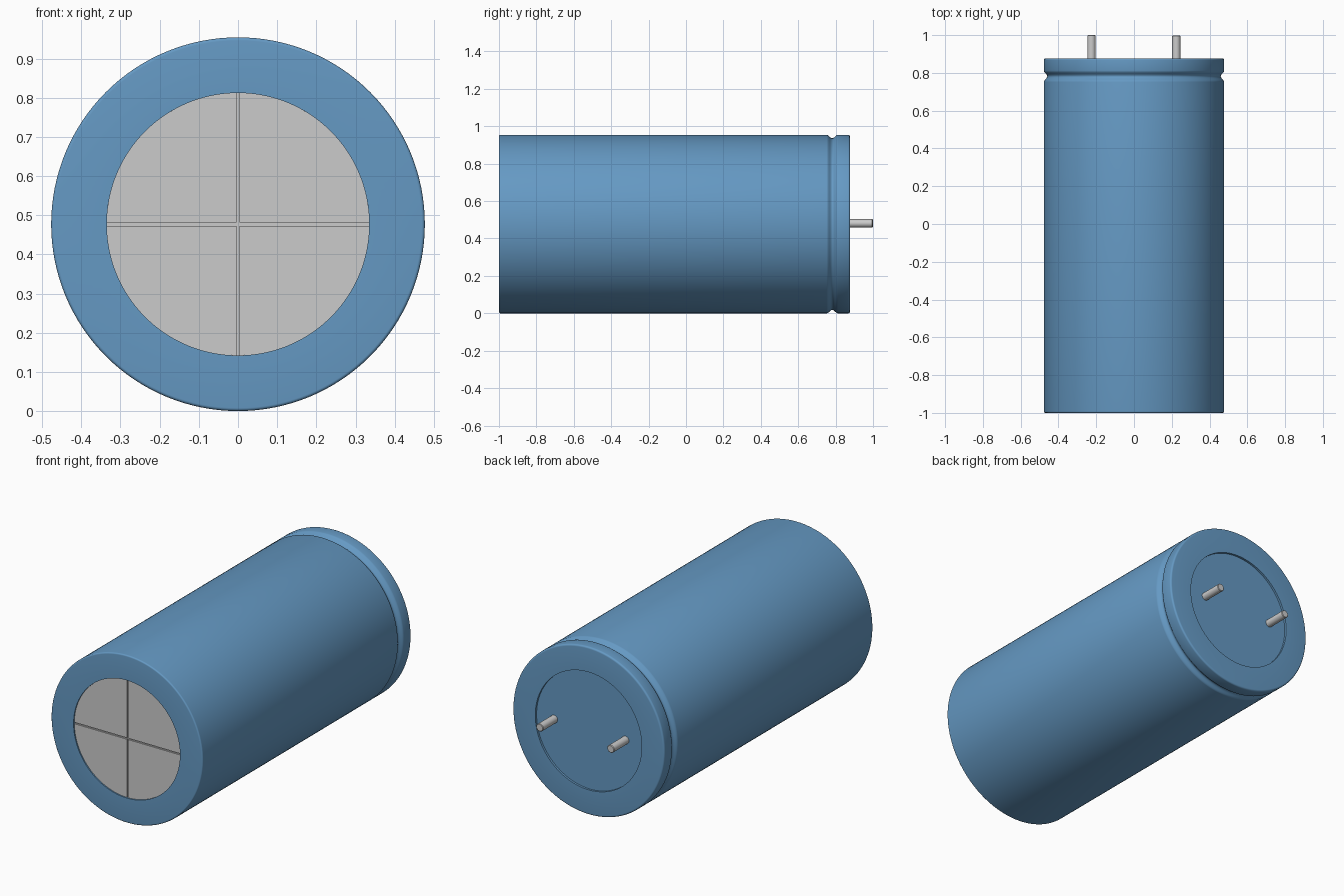
import bpy, bmesh, math
from mathutils import Vector

if "Cube" in bpy.data.objects:
    bpy.data.objects.remove(bpy.data.objects["Cube"])

R, R_IN, ZC = 0.477, 0.335, 0.477   # sleeve radius, recess radius, axis height

blue = bpy.data.materials.new("blue_sleeve")
blue.diffuse_color = (0.13, 0.32, 0.55, 1)
blue.use_nodes = True
blue.node_tree.nodes["Principled BSDF"].inputs["Base Color"].default_value = blue.diffuse_color


def finish(name, bm, mat=None, pos=(0, 0, ZC)):
    bmesh.ops.recalc_face_normals(bm, faces=bm.faces)
    mesh = bpy.data.meshes.new(name)
    bm.to_mesh(mesh)
    bm.free()
    ob = bpy.data.objects.new(name, mesh)
    bpy.context.collection.objects.link(ob)
    ob.location = pos
    if mat:
        mesh.materials.append(mat)
    bpy.context.view_layer.objects.active = ob
    ob.select_set(True)
    bpy.ops.object.shade_smooth_by_angle(angle=math.radians(35))
    ob.select_set(False)
    return ob


def lathe(name, profile, steps, mat=None, pos=(0, 0, ZC)):
    """Revolve (radius, y) points around the y axis."""
    bm = bmesh.new()
    vs = [bm.verts.new((r, y, 0)) for r, y in profile]
    es = [bm.edges.new(p) for p in zip(vs, vs[1:])]
    bmesh.ops.spin(bm, geom=vs + es, cent=(0, 0, 0), axis=(0, 1, 0),
                   angle=math.tau, steps=steps)
    bmesh.ops.remove_doubles(bm, verts=bm.verts, dist=1e-5)
    return finish(name, bm, mat, pos)


def arc(r, y, rad, a0, a1, n=5):
    return [(r + rad * math.cos(math.radians(a0 + (a1 - a0) * i / n)),
             y + rad * math.sin(math.radians(a0 + (a1 - a0) * i / n)))
            for i in range(n + 1)]


# Sleeve: recessed front, rounded rims, crimped groove near the back, recessed lid
groove = [(R - 0.018 * (0.5 + 0.5 * math.cos(math.pi * t / 6)), 0.782 + 0.03 * t / 6)
          for t in range(-6, 7)]
lathe("sleeve",
      [(0, -0.975), (R_IN, -0.975), (R_IN, -1.0)]
      + arc(R - 0.008, -0.992, 0.008, -90, 0)
      + groove
      + arc(R - 0.01, 0.867, 0.01, 0, 90)
      + [(R_IN, 0.877), (R_IN, 0.865), (0, 0.865)], 128, blue)

# Bare can end: backing plate with four raised quarters leaving a scored cross
lathe("can_end", [(0, -0.97), (R_IN, -0.97), (R_IN, -0.985), (0, -0.985)], 128)
g, n = 0.004, 32
a = math.asin(g / R_IN)
bm = bmesh.new()
for sx in (-1, 1):
    for sz in (-1, 1):
        pts = [(g, g)] + [(R_IN * math.cos(t), R_IN * math.sin(t)) for t in
                          (a + (math.pi / 2 - 2 * a) * i / n for i in range(n + 1))]
        face = bm.faces.new([bm.verts.new((sx * x, -0.993, sz * z)) for x, z in pts])
        ext = bmesh.ops.extrude_face_region(bm, geom=[face], use_keep_orig=True)
        bmesh.ops.translate(bm, vec=Vector((0, 0.013, 0)), verts=[
            v for v in ext["geom"] if isinstance(v, bmesh.types.BMVert)])
finish("can_end_quarters", bm)

# Terminal pins
for side, x, tip in (("left", -0.225, 1.0), ("right", 0.224, 0.997)):
    lathe("terminal_pin_" + side,
          [(0, 0.85), (0.022, 0.85), (0.022, tip - 0.003), (0.019, tip), (0, tip)],
          32, pos=(x, 0, ZC + 0.004))
